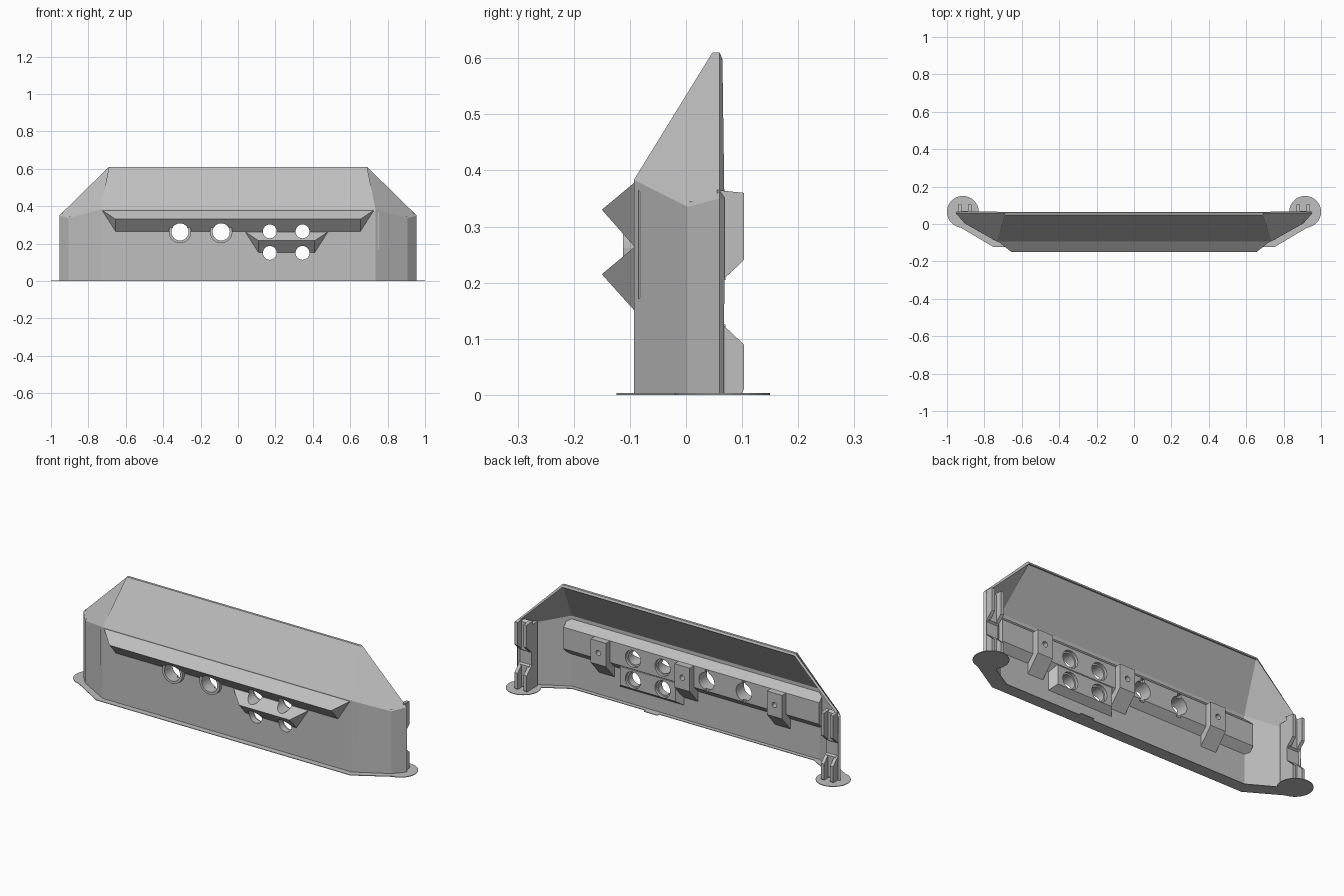
import bpy, bmesh, math
from mathutils import Matrix

if "Cube" in bpy.data.objects:
    bpy.data.objects.remove(bpy.data.objects["Cube"])

grey = bpy.data.materials.new("light_grey")
grey.use_nodes = True
colour = (0.52, 0.52, 0.52, 1)
grey.diffuse_color = colour
grey.node_tree.nodes["Principled BSDF"].inputs["Base Color"].default_value = colour


def finish(name, bm):
    bmesh.ops.recalc_face_normals(bm, faces=bm.faces)
    mesh = bpy.data.meshes.new(name)
    bm.to_mesh(mesh)
    bm.free()
    mesh.materials.append(grey)
    ob = bpy.data.objects.new(name, mesh)
    bpy.context.collection.objects.link(ob)
    return ob


def loft(name, start, end):
    """Closed solid between two rings with equal point counts."""
    bm = bmesh.new()
    a = [bm.verts.new(p) for p in start]
    b = [bm.verts.new(p) for p in end]
    bm.faces.new(a)
    bm.faces.new(b)
    for i in range(len(a)):
        j = (i + 1) % len(a)
        bm.faces.new((a[i], a[j], b[j], b[i]))
    return finish(name, bm)


def bar(name, profile, x0, x1):
    """Profile of (y, z, inset) run along x; inset shortens each end."""
    return loft(name, [(x0 + i, y, z) for y, z, i in profile],
                [(x1 - i, y, z) for y, z, i in profile])


def plate(name, outline, z0, z1):
    return loft(name, [(x, y, z0) for x, y in outline], [(x, y, z1) for x, y in outline])


def add_tube(bm, x, z, r, y0, y1, sides=32):
    m = Matrix.Translation((x, (y0 + y1) / 2, z)) @ Matrix.Rotation(math.pi / 2, 4, 'X')
    bmesh.ops.create_cone(bm, cap_ends=True, segments=sides, radius1=r, radius2=r,
                          depth=y1 - y0, matrix=m)


def tube(name, *args):
    bm = bmesh.new()
    add_tube(bm, *args)
    return finish(name, bm)


# Faceted cover, open at the back and bottom
FRONT, MID, BACK = (0.735, -0.093), (0.905, 0.003), (0.955, 0.06)
bm = bmesh.new()
halves = []
for s in (1, -1):
    pts = [(*FRONT, 0), (*MID, 0), (*BACK, 0), (*FRONT, 0.383), (*MID, 0.335), (*BACK, 0.35),
           (0.69, 0.047, 0.61), (0.69, 0.06, 0.61)]
    v = [bm.verts.new((s * x, y, z)) for x, y, z in pts]
    for f in ((0, 1, 4, 3), (1, 2, 5, 4), (3, 4, 5, 7, 6)):
        bm.faces.new([v[i] for i in f])
    halves.append(v)
r, l = halves
for i, j in ((0, 3), (3, 6), (6, 7)):
    bm.faces.new((l[i], r[i], r[j], l[j]))
shell = finish("cover_shell", bm)
solid = shell.modifiers.new("wall", 'SOLIDIFY')
solid.thickness = 0.012
solid.offset = -1
solid.use_even_offset = True

# Projecting ledges on the front
upper_ledge = bar("upper_ledge", [(-0.09, 0.38, 0), (-0.15, 0.33, 0.075), (-0.09, 0.262, 0.075)],
                  -0.73, 0.73)
lower_ledge = bar("lower_ledge", [(-0.09, 0.265, 0), (-0.15, 0.215, 0.075), (-0.09, 0.148, 0.075)],
                  0.035, 0.485)

# Reinforcing blocks inside
rail = bar("inner_rail", [(-0.085, 0.365, 0), (-0.045, 0.325, 0), (-0.045, 0.21, 0),
                          (-0.085, 0.17, 0)], -0.755, 0.755)
block = bar("inner_block", [(-0.085, 0.22, 0), (-0.045, 0.205, 0.03), (-0.045, 0.105, 0.03),
                            (-0.085, 0.075, 0)], 0.065, 0.45)

# Round sleeves and the holes through everything
small = [(x, z) for x in (0.17, 0.345) for z in (0.265, 0.15)]
large = [(x, 0.262) for x in (-0.31, -0.09)]
sleeves = [tube("round_sleeve", x, z, 0.06, -0.112, -0.05) for x, z in large]


def cutter(name, tubes):
    bm = bmesh.new()
    for t in tubes:
        add_tube(bm, *t)
    ob = finish(name, bm)
    ob.hide_render = ob.hide_viewport = True
    return ob


def cut(parts, tool):
    for ob in parts:
        m = ob.modifiers.new(tool.name, 'BOOLEAN')
        m.operation = 'DIFFERENCE'
        m.solver = 'EXACT'
        m.object = tool


holes = cutter("hole_cutter", [(x, z, 0.037, -0.3, 0.2) for x, z in small]
               + [(x, z, 0.046, -0.3, 0.2) for x, z in large])
cut([shell, upper_ledge, lower_ledge, rail, block] + sleeves, holes)
recess = cutter("recess_cutter", [(x, z, 0.045, -0.06, 0.1) for x, z in small])
cut([rail, block], recess)

# Key notches beside the large holes
bm = bmesh.new()
for x, z in large:
    bmesh.ops.create_cube(bm, size=1, matrix=Matrix.Translation((x, -0.02, z))
                          @ Matrix.Diagonal((0.02, 0.08, 0.12, 1)))
notch = finish("notch_cutter", bm)
notch.hide_render = notch.hide_viewport = True
cut([rail] + sleeves, notch)

# Screw tabs with sloping undersides
screw_x = (0.525, 0.03, -0.515)
screws = cutter("screw_cutter", [(x, 0.262, 0.014, -0.05, 0.1, 16) for x in screw_x])
for x in screw_x:
    tab = bar("screw_tab", [(-0.085, 0.325, 0), (-0.01, 0.325, 0), (-0.01, 0.2, 0),
                            (-0.085, 0.115, 0)], x - 0.045, x + 0.045)
    cut([tab], screws)

# End posts and clip prongs
for side, s in (("left", 1), ("right", -1)):
    plate(side + "_end_post", [(s * x, y) for x, y in
          ((0.87, 0.01), (0.9, 0.005), (0.95, 0.06), (0.87, 0.06))], 0, 0.345)
    for level, profile in (
            ("upper", [(0.055, 0.365, 0), (0.103, 0.36, 0), (0.103, 0.24, 0), (0.055, 0.195, 0)]),
            ("lower", [(0.055, 0.135, 0), (0.103, 0.09, 0), (0.103, 0.01, 0), (0.098, 0, 0),
                       (0.055, 0, 0)])):
        for x in (0.878, 0.932):
            bar(f"{side}_{level}_clip_prong", profile, s * x - 0.009, s * x + 0.009)
        # thin web joining the prongs
        low, high = profile[-1][1], profile[0][1]
        bar(f"{side}_{level}_clip_web", [(0.055, low, 0), (0.07, low + 0.01, 0),
            (0.07, high - 0.01, 0), (0.055, high, 0)], s * 0.905 - 0.027, s * 0.905 + 0.027)

    # Round foot under each end
    ring = [(s * 0.915 + 0.085 * math.cos(i * math.tau / 32),
             0.065 + 0.085 * math.sin(i * math.tau / 32)) for i in range(32)]
    plate(side + "_foot_disc", ring, 0, 0.003)
    plate(side + "_base_flange", [(s * x, y) for x, y in
          ((0.75, -0.124), (0.925, -0.02), (0.9, 0.06), (0.87, 0.03), (0.715, -0.06))], 0, 0.003)

# Thin flange along the bottom edge
plate("front_base_flange", [(-0.75, -0.124), (0.75, -0.124), (0.715, -0.06), (0.28, -0.06),
      (0.28, -0.045), (0.2, -0.045), (0.2, -0.06), (-0.715, -0.06)], 0, 0.003)
